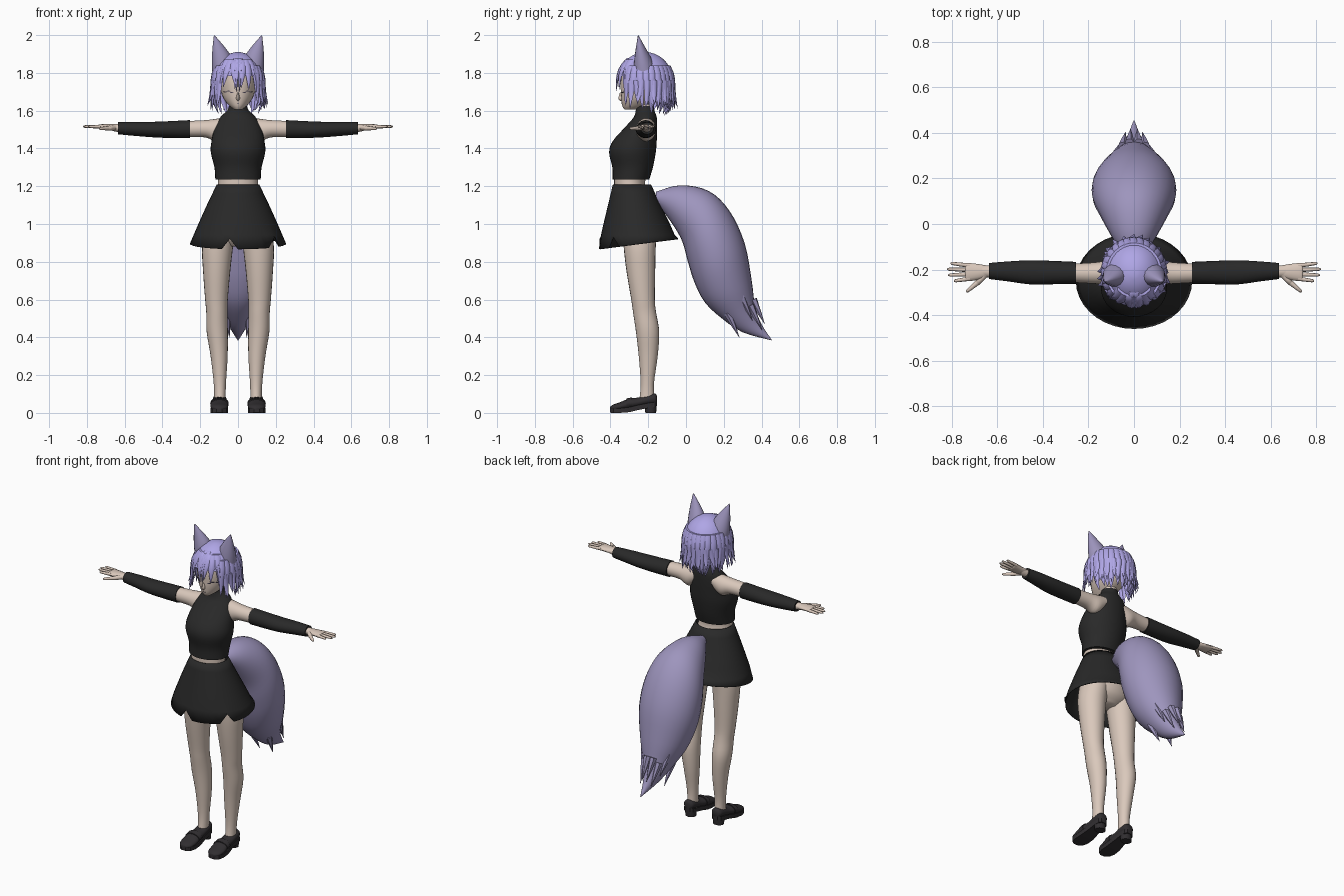
import bpy, bmesh, math, random
from mathutils import Vector

random.seed(4)
if "Cube" in bpy.data.objects:
    bpy.data.objects.remove(bpy.data.objects["Cube"])


def material(name, rgb):
    m = bpy.data.materials.new(name)
    m.use_nodes = True
    m.diffuse_color = (*rgb, 1)
    m.node_tree.nodes["Principled BSDF"].inputs["Base Color"].default_value = (*rgb, 1)
    return m


SKIN = material("skin", (.70, .58, .50))
HAIR = material("lilac_hair", (.43, .38, .79))
FUR = material("muted_lilac_fur", (.34, .30, .51))
CLOTH = material("black_cloth", (.022, .022, .022))
LEATHER = material("dark_leather", (.03, .027, .03))
LASH = material("dark_lash", (.06, .05, .08))


def dense(rows, k=4):
    """Smooth interpolation through rows of numbers."""
    out = []
    for i in range(len(rows) - 1):
        a, b, c, d = (rows[max(0, min(len(rows) - 1, i + j))] for j in (-1, 0, 1, 2))
        for s in range(k):
            t = s / k
            out.append([q + t / 2 * (r - p + t * (2*p - 5*q + 4*r - s4 + t * (3*(q - r) + s4 - p)))
                        for p, q, r, s4 in zip(a, b, c, d)])
    return out + [list(rows[-1])]


def loft(bm, rings, n=20, caps=(True, True)):
    """Skin elliptical rings, each given as centre and two half axes."""
    loops = []
    for c, u, v in rings:
        c, u, v = Vector(c), Vector(u), Vector(v)
        angles = [math.tau * i / n for i in range(n)]
        loops.append([bm.verts.new(c + u * math.cos(t) + v * math.sin(t)) for t in angles])
    for a, b in zip(loops, loops[1:]):
        for i in range(n):
            j = (i + 1) % n
            bm.faces.new((a[i], a[j], b[j], b[i]))
    if caps[0]:
        bm.faces.new(loops[0])
    if caps[1]:
        bm.faces.new(loops[-1])
    return loops


def finish(name, bm, mat, mirror=False, angle=50):
    bmesh.ops.recalc_face_normals(bm, faces=bm.faces)
    me = bpy.data.meshes.new(name)
    bm.to_mesh(me)
    bm.free()
    me.materials.append(mat)
    ob = bpy.data.objects.new(name, me)
    bpy.context.collection.objects.link(ob)
    bpy.ops.object.select_all(action='DESELECT')
    ob.select_set(True)
    bpy.context.view_layer.objects.active = ob
    bpy.ops.object.shade_smooth_by_angle(angle=math.radians(angle))
    if mirror:
        ob.modifiers.new("mirror", 'MIRROR').use_clip = False
    return ob


# Section helpers: level (z, x, half width, front, back), across x, along y
def level(r):
    z, x, w, f, b = r
    return (x, (f + b) / 2, z), (w, 0, 0), (0, (b - f) / 2, 0)


def across(r):
    x, y, z, ry, rz = r
    return (x, y, z), (0, ry, 0), (0, 0, rz)


def along(r):
    y, x, w, lo, hi = r
    return (x, y, (lo + hi) / 2), (w, 0, 0), (0, 0, (hi - lo) / 2)


def part(name, rows, section, mat, mirror=False, n=24):
    bm = bmesh.new()
    loft(bm, [section(r) for r in dense(rows)], n)
    return finish(name, bm, mat, mirror)


def limb(bm, a, b, ra, rb, n=8):
    """Rounded taper between two points."""
    a, b = Vector(a), Vector(b)
    d = (b - a).normalized()
    u = d.orthogonal().normalized()
    v = d.cross(u)
    rings = [(a.lerp(b, t), u * r, v * r) for t, r in
             ((0, ra), (.5, (ra + rb) / 2), (.9, rb), (1, rb * .4))]
    loft(bm, rings, n)


# Body
part("hips_and_waist", [(.88, 0, .06, -.29, -.2), (.93, 0, .14, -.33, -.15), (1.02, 0, .155, -.35, -.14),
                        (1.12, 0, .125, -.37, -.18), (1.2, 0, .106, -.38, -.215), (1.27, 0, .106, -.38, -.21)],
     level, SKIN)
part("legs", [(1, .09, .08, -.335, -.15), (.88, .108, .082, -.33, -.16), (.75, .113, .072, -.315, -.163),
              (.6, .114, .06, -.29, -.165), (.53, .112, .056, -.28, -.158), (.43, .11, .056, -.265, -.142),
              (.3, .1, .045, -.25, -.15), (.15, .096, .032, -.24, -.17), (.05, .096, .03, -.25, -.165)],
     level, SKIN, True)
part("arms", [(.06, -.21, 1.52, .045, .045), (.115, -.212, 1.497, .052, .06), (.17, -.215, 1.504, .047, .046),
              (.26, -.215, 1.503, .042, .042), (.45, -.213, 1.5, .038, .034), (.63, -.208, 1.508, .026, .022),
              (.67, -.208, 1.512, .027, .016)], across, SKIN, True)
part("neck", [(1.54, 0, .05, -.26, -.17), (1.6, 0, .042, -.26, -.175), (1.7, 0, .042, -.26, -.17)], level, SKIN)
part("head", [(1.605, 0, .018, -.325, -.27), (1.625, 0, .045, -.337, -.2), (1.66, 0, .074, -.343, -.14),
              (1.7, 0, .09, -.345, -.11), (1.76, 0, .1, -.345, -.09), (1.82, 0, .095, -.33, -.1),
              (1.87, 0, .06, -.28, -.14)], level, SKIN)
part("nose", [(1.695, 0, .004, -.35, -.33), (1.665, 0, .01, -.358, -.33), (1.652, 0, .004, -.348, -.33)],
     level, SKIN, n=8)

# Hands
bm = bmesh.new()
loft(bm, [across(r) for r in dense([(.64, -.208, 1.511, .025, .016), (.68, -.21, 1.513, .034, .016),
                                    (.73, -.211, 1.515, .04, .013), (.74, -.211, 1.515, .034, .008)])], 14)
for i, reach in enumerate((.79, .815, .82, .805)):
    off = i - 1.5
    limb(bm, (.72, -.211 + off * .019, 1.515), (reach, -.211 + off * .026, 1.516), .01, .007)
limb(bm, (.655, -.225, 1.51), (.69, -.262, 1.507), .014, .012)
limb(bm, (.685, -.256, 1.507), (.735, -.298, 1.505), .012, .007)
finish("hands", bm, SKIN, True)

# Eyelashes and mouth
bm = bmesh.new()
for x, z in ((.034, 1.697), (.05, 1.703), (.066, 1.7)):
    y = -.2275 - .118 * math.sqrt(1 - (x / .09) ** 2)
    loft(bm, [((x, y - .003, z), (.01, .005, 0), (0, 0, .003)),
              ((x, y + .004, z), (.01, .005, 0), (0, 0, .003))], 6)
loft(bm, [along((y, 0, .009, 1.634, 1.637)) for y in (-.341, -.334)], 6)
finish("eyelashes_and_mouth", bm, LASH, True)

# Sleeveless high neck top, sleeves
part("halter_top", [(1.235, 0, .12, -.388, -.195), (1.3, 0, .125, -.39, -.175), (1.38, 0, .144, -.407, -.16),
                    (1.44, 0, .14, -.387, -.155), (1.51, 0, .124, -.325, -.153), (1.565, 0, .094, -.277, -.155),
                    (1.6, 0, .058, -.266, -.167), (1.625, 0, .048, -.264, -.17)], level, CLOTH, n=32)
part("sleeves", [(.255, -.214, 1.502, .048, .048), (.35, -.213, 1.5, .051, .045), (.45, -.212, 1.5, .053, .041),
                 (.55, -.208, 1.504, .044, .037), (.636, -.206, 1.507, .035, .032)], across, CLOTH, True)

# Flared skirt with two hem slits
bm = bmesh.new()
N = 36
loops = loft(bm, [level(r) for r in dense([(1.21, 0, .112, -.387, -.185), (1.1, 0, .165, -.413, -.135),
                                           (1, 0, .21, -.437, -.085), (.895, 0, .255, -.46, -.04)], 2)],
             N, (False, False))
for i, v in enumerate(loops[-1]):
    v.co.z += .028 * math.sin(math.tau * i / N) + (.055 if i in (26, 32) else 0)
skirt = finish("skirt", bm, CLOTH)
skirt.modifiers.new("thickness", 'SOLIDIFY').thickness = .006

# Loafers: upper, sole, heel and strap
shoe = [(-.153, .097, .018, .05, .09), (-.165, .097, .032, .045, .103), (-.2, .097, .037, .04, .098),
        (-.25, .097, .039, .03, .082), (-.3, .098, .046, .018, .076), (-.35, .099, .047, .012, .056),
        (-.385, .099, .038, .012, .044), (-.402, .099, .015, .015, .032)]
part("shoe_uppers", shoe, along, LEATHER, True)
bm = bmesh.new()
for scale in (1,):
    base = [(y, x, w * .98, lo) for y, x, w, lo, hi in shoe]
    rows = [[bm.verts.new((x + s * w, y, max(0, lo + dz))) for s, dz in
             ((-1, -.014), (1, -.014), (1, .012), (-1, .012))] for y, x, w, lo in base]
    for a, b in zip(rows, rows[1:]):
        for i in range(4):
            bm.faces.new((a[i], a[i - 3], b[i - 3], b[i]))
    bm.faces.new(rows[0])
    bm.faces.new(rows[-1])
loft(bm, [level((0, .097, .033, -.215, -.158)), level((.05, .097, .036, -.222, -.155))], 16)
finish("shoe_soles", bm, LEATHER, True, 30)
bm = bmesh.new()
loft(bm, [along((-.315, .098, .049, .02, .076)), along((-.285, .098, .048, .022, .083))], 20)
finish("shoe_straps", bm, LEATHER, True, 30)

# Hair
MID, YC = 1.75, -.215


def scalp(a, z, grow=1.0):
    r = grow * math.sqrt(max(.01, 1 - (max(0, z - MID) / .16) ** 2))
    return Vector((.136 * r * math.sin(a), YC - .148 * r * math.cos(a), z))


def lock(bm, a, top, tip, width, flare, sway=0):
    rings = []
    for i in range(7):
        t = i / 6
        b = a + sway * t
        k = 1 - t ** 2 + .03
        rings.append((scalp(b, top + (tip - top) * t, 1 + flare * t * t),
                      Vector((math.cos(b), math.sin(b), 0)) * width * k,
                      Vector((math.sin(b), -math.cos(b), 0)) * .011 * k))
    loft(bm, rings, 6)


bm = bmesh.new()
heights = [MID + .16 * math.cos(math.radians(d)) for d in range(3, 91, 8)] + [1.7, 1.66]
for ring in loft(bm, [((0, YC, z), (scalp(math.pi / 2, z).x, 0, 0),
                       (0, YC - scalp(0, z).y, 0)) for z in heights], 32, (True, False)):
    for v in ring:
        back = min(1, max(.05, .6 + (v.co.y - YC) / .148))
        if v.co.z < 1.79:
            v.co.z = 1.79 - (1.79 - v.co.z) * back
finish("hair_cap", bm, HAIR)

bm = bmesh.new()
for i in range(28):
    a = math.tau * i / 28
    side = min(a, math.tau - a)
    jitter = random.uniform(-.018, .018)
    sway = random.uniform(-.15, .15)
    if side < .85:
        lock(bm, a, 1.87, 1.725 + jitter, .021, .03, sway)
    else:
        lock(bm, a, 1.84, 1.615 + jitter, .022, .06, sway)
        lock(bm, a + .1, 1.76, 1.625 - jitter, .018, random.uniform(.08, .24), -sway)
        if side > 1.6:
            lock(bm, a, 1.7, 1.59 + jitter, .02, -.2, sway)
for s in (-1, 1):
    lock(bm, s * .7, 1.82, 1.63, .013, .02, s * .15)
    lock(bm, s * .1, 1.88, 1.7, .014, .05, -s * .05)
finish("hair_locks", bm, HAIR)

# Pointed ears
bm = bmesh.new()
loft(bm, [((x, y, z), (w, 0, -.6 * w), (0, d, 0)) for x, y, z, w, d in dense(
    [(.082, -.222, 1.835, .054, .055), (.093, -.23, 1.88, .045, .043), (.109, -.241, 1.935, .027, .024),
     (.126, -.253, 1.998, .002, .002)])], 14)
finish("ears", bm, FUR, True)

# Bushy tail: rows of outer y, z, inner y, z, half width
bm = bmesh.new()
tail = dense([(-.16, 1.17, -.16, 1.11, .03), (-.03, 1.205, -.1, 1.04, .09), (.12, 1.175, -.025, .92, .15),
              (.23, 1.07, .01, .8, .182), (.31, .9, .045, .69, .18), (.348, .7, .1, .585, .14),
              (.366, .56, .19, .5, .085), (.4, .47, .3, .427, .04), (.455, .385, .452, .384, .002)])
loft(bm, [((0, (oy + iy) / 2, (oz + iz) / 2), (w, 0, 0), (0, (oy - iy) / 2, (oz - iz) / 2))
          for oy, oz, iy, iz, w in tail], 28)
finish("tail", bm, FUR)
bm = bmesh.new()
for x, y, z in ((.085, .29, .62), (.05, .34, .57), (.06, .22, .53), (.02, .355, .6)):
    limb(bm, (x, y, z), (x * .75, y + .062, z - .13), .022, .003, 6)
finish("tail_tufts", bm, FUR, True)
